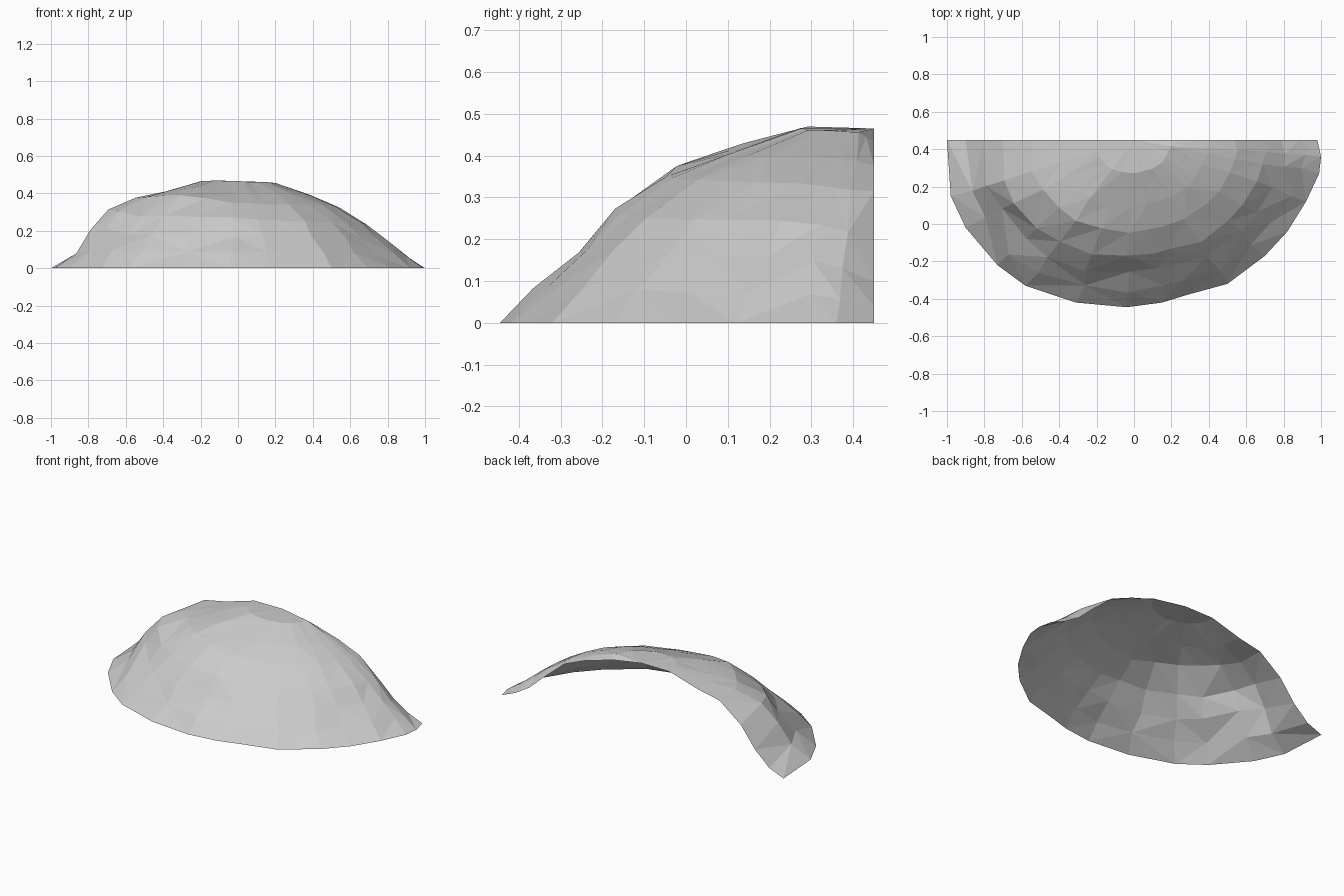
import bpy, bmesh, random
from mathutils import Vector

random.seed(7)
cube = bpy.data.objects.get("Cube")
if cube:
    bpy.data.objects.remove(cube, do_unlink=True)

# Ground outline of the half dome, from the left tip round the front
OUTLINE = [(-1, .45), (-.98, .15), (-.9, -.02), (-.73, -.22), (-.58, -.33),
           (-.31, -.42), (-.04, -.445), (.15, -.42), (.28, -.38), (.5, -.32),
           (.7, -.17), (.82, -.04), (.92, .12), (.99, .27), (1, .36), (.98, .45)]
# Slope heights from near the crown to the rim, keyed by outline position
STEPS = [.2, .4, .55, .7, .8, .9, 1]
SLOPES = {
    0: [.464, .405, .375, .26, .13, .04, 0],
    1: [.465, .412, .378, .315, .2, .08, 0],
    2: [.467, .415, .382, .31, .205, .095, 0],
    3: [.469, .422, .385, .28, .185, .09, 0],
    4: [.471, .428, .39, .285, .185, .088, 0],
    6: [.464, .402, .352, .268, .17, .09, 0],
    9: [.462, .4, .338, .255, .172, .082, 0],
    13: [.457, .393, .328, .238, .152, .07, 0],
    15: [.432, .376, .315, .19, .1, .04, 0],
}
CROWN = Vector((0, .45, .465))


def slope_height(pos, step):
    a = max(k for k in SLOPES if k <= pos)
    b = min(k for k in SLOPES if k >= pos)
    t = (pos - a) / (b - a) if b > a else 0
    return SLOPES[a][step] * (1 - t) + SLOPES[b][step] * t


# Faceted shell: rings of points joined from the crown to the rim
bm = bmesh.new()
crown = bm.verts.new(CROWN)
last = len(OUTLINE) - 1
rings = []
for step, s in enumerate(STEPS):
    ring = []
    for i, (x, y) in enumerate(OUTLINE):
        p = CROWN.lerp(Vector((x, y, 0)), s)
        p.z = slope_height(i, step)
        # Roughen everything except the rim and the open back edge
        if 0 < i < last and s < 1:
            p.x += random.uniform(-.02, .02) * s
            p.y = min(p.y + random.uniform(-.015, .015) * s, .44)
            p.z += random.uniform(-.008, .008) * s
        ring.append(bm.verts.new(p))
    rings.append(ring)

for i in range(last):
    bm.faces.new((crown, rings[0][i], rings[0][i + 1]))
    for inner, outer in zip(rings, rings[1:]):
        a, b, c, d = inner[i], outer[i], outer[i + 1], inner[i + 1]
        # Split each patch along a random diagonal for an irregular rock face
        if random.random() < .5:
            bm.faces.new((a, b, c))
            bm.faces.new((a, c, d))
        else:
            bm.faces.new((a, b, d))
            bm.faces.new((b, c, d))

mesh = bpy.data.meshes.new("rock_shell")
bm.to_mesh(mesh)
bm.free()
rock = bpy.data.objects.new("rock_shell", mesh)
bpy.context.collection.objects.link(rock)

# Plain stone grey
stone = bpy.data.materials.new("stone_grey")
stone.use_nodes = True
colour = (.6, .6, .6, 1)
stone.diffuse_color = colour
stone.node_tree.nodes["Principled BSDF"].inputs["Base Color"].default_value = colour
mesh.materials.append(stone)
